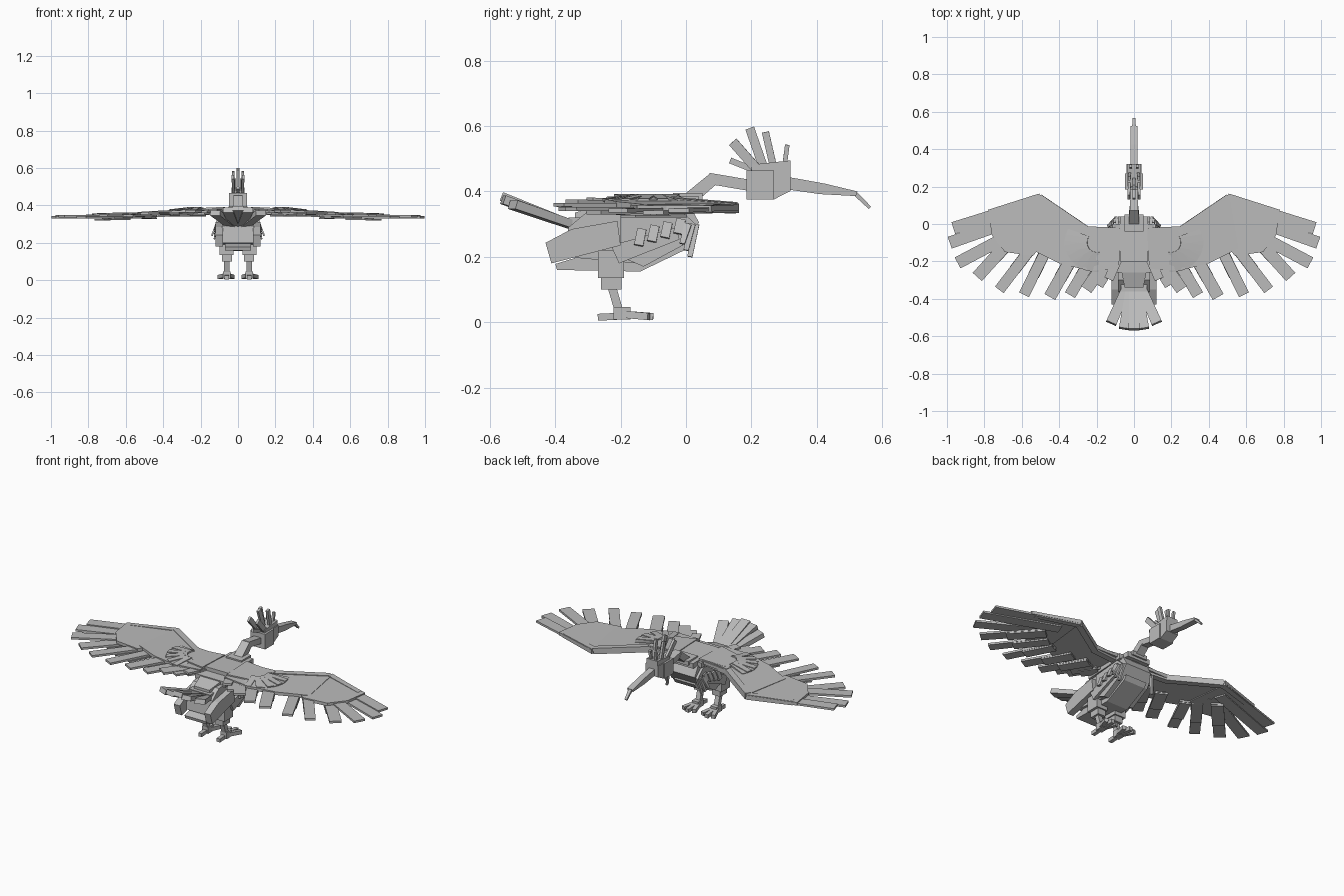
import bpy, bmesh, math
from mathutils import Vector, Matrix

cube = bpy.data.objects.get("Cube")
if cube:
    bpy.data.objects.remove(cube, do_unlink=True)

grey = bpy.data.materials.new("plain grey")
grey.use_nodes = True
GREY = (0.5, 0.5, 0.5, 1)
grey.diffuse_color = GREY
grey.node_tree.nodes["Principled BSDF"].inputs["Base Color"].default_value = GREY


def finish(name, bm):
    bmesh.ops.recalc_face_normals(bm, faces=bm.faces)
    me = bpy.data.meshes.new(name)
    bm.to_mesh(me)
    bm.free()
    me.materials.append(grey)
    ob = bpy.data.objects.new(name, me)
    bpy.context.collection.objects.link(ob)
    return ob


def extrude(name, points, offset):
    """Solid made by sweeping a flat outline along an offset."""
    bm = bmesh.new()
    face = bm.faces.new([bm.verts.new(p) for p in points])
    res = bmesh.ops.extrude_face_region(bm, geom=[face])
    verts = [g for g in res["geom"] if isinstance(g, bmesh.types.BMVert)]
    bmesh.ops.translate(bm, vec=offset, verts=verts)
    return finish(name, bm)


def profile(name, yz, x0, x1):
    return extrude(name, [(x0, y, z) for y, z in yz], (x1 - x0, 0, 0))


def slab(name, xyz, thick):
    return extrude(name, xyz, (0, 0, -thick))


def box(name, lo, hi):
    return profile(name, [(lo[1], lo[2]), (hi[1], lo[2]), (hi[1], hi[2]), (lo[1], hi[2])], lo[0], hi[0])


def plank(name, a, b, width, thick, taper=1.0, side=(1, 0, 0)):
    """Straight bar from a to b; width runs along the side direction."""
    a, b = Vector(a), Vector(b)
    d = (b - a).normalized()
    s = Vector(side)
    s = (s - d * s.dot(d)).normalized()
    n = d.cross(s)
    bm = bmesh.new()
    bmesh.ops.create_cube(bm, size=1)
    for v in bm.verts:
        k = taper if v.co.z > 0 else 1
        end = b if v.co.z > 0 else a
        v.co = end + s * v.co.x * width * k + n * v.co.y * thick * k
    return finish(name, bm)


def flat_feather(name, base, tip, width, thick=0.012, taper=1.0):
    """Feather lying flat, with its width across its horizontal direction."""
    d = Vector(tip) - Vector(base)
    return plank(name, base, tip, width, thick, taper, (d.y, -d.x, 0))


# Torso, belly and back plates
profile("torso", [(-.36, .29), (-.37, .2), (-.15, .18), (.0, .25), (.04, .305), (.01, .36), (-.3, .34)], -.085, .085)
profile("belly", [(-.4, .178), (-.395, .16), (-.14, .155), (.003, .224), (.02, .25), (-.2, .24)], -.07, .07)
profile("breast", [(-.2, .2), (-.13, .17), (-.01, .235), (.03, .3), (-.02, .345), (-.2, .33)], -.1, .1)
box("rump", (-.07, -.36, .2), (.07, -.2, .32))
slab("back_plate", [(-.1, 0, .38), (.1, 0, .38), (.1, -.26, .365), (-.1, -.26, .365)], .03)
slab("upper_back_plate", [(-.075, .04, .385), (.075, .04, .385), (.075, -.2, .39), (-.075, -.2, .39)], .03)
slab("lower_back_plate", [(-.07, -.24, .365), (.07, -.24, .365), (.05, -.34, .335), (-.05, -.34, .335)], .03)
box("neck_collar", (-.05, -.04, .37), (.05, .05, .395))

# Neck and head
plank("lower_neck", (0, -.01, .36), (0, .085, .44), .055, .042, .9)
plank("upper_neck", (0, .07, .44), (0, .2, .418), .045, .034)
box("head", (-.048, .185, .376), (.048, .27, .465))
profile("face", [(.27, .376), (.32, .402), (.32, .466), (.27, .466)], -.04, .04)
profile("head_cap", [(.2, .462), (.32, .462), (.32, .495), (.2, .482)], -.036, .036)
profile("beak", [(.32, .443), (.425, .424), (.525, .4), (.52, .386), (.41, .392), (.32, .405)], -.018, .018)
plank("beak_tip", (0, .518, .394), (0, .563, .35), .02, .014, .7)

# Crest feathers fanning from the head
for i, (by, ty, tz, w, x) in enumerate([(.21, .135, .495, .018, .0), (.22, .143, .552, .03, .024),
                                       (.24, .195, .594, .028, .0), (.27, .243, .582, .022, .022),
                                       (.3, .31, .543, .014, .016)]):
    for s in ((1, -1) if x else (0,)):
        plank(f"crest_feather_{i}_{s}", (s * x, by, .465), (s * x * 1.15, ty, tz), w, .014, 1, (0, 1, 0))

# Tail fan
for i, (bx, tx, ty, tz) in enumerate([(0, 0, -.565, .385), (.015, .052, -.56, .375), (.03, .122, -.53, .36)]):
    for s in ((1, -1) if i else (0,)):
        flat_feather(f"tail_feather_{i}_{s}", (s * bx, -.32, .288), (s * tx, ty, tz), .05, .024, 1.15)

# Wing feathers: base xy, tip xy, width
FLIGHT = [(.51, .12, .966, -.022, .066), (.56, .05, .985, -.1, .066), (.55, 0, .943, -.208, .066),
          (.6, -.02, .838, -.283, .066), (.52, -.09, .72, -.352, .058), (.46, -.12, .588, -.378, .058),
          (.31, -.14, .45, -.39, .066), (.2, -.14, .342, -.38, .062), (.135, -.18, .255, -.35, .066),
          (.1, -.18, .19, -.328, .055), (.08, -.17, .135, -.295, .05)]


def wing_z(x):
    return .385 - .05 * min(abs(x), .8)


for s, label in ((1, "left"), (-1, "right")):
    # Wing plates
    slab(f"{label}_arm_plate", [(s * x, y, wing_z(x) + .004) for x, y in
         [(.08, -.02), (.26, -.012), (.51, .16), (.56, -.13), (.4, -.21), (.24, -.25), (.08, -.24)]], .018)
    slab(f"{label}_hand_plate", [(s * x, y, .36 - .01 * (x - .5)) for x, y in
         [(.51, .162), (.78, .076), (.76, -.06), (.69, -.15), (.54, -.17), (.48, -.1)]], .018)
    plank(f"{label}_arm_edge", (s * .1, -.05, .37), (s * .26, -.03, .365), .035, .036, 1, (0, 1, 0))
    plank(f"{label}_forearm_edge", (s * .25, -.03, .364), (s * .505, .143, .35), .034, .034, 1, (0, 1, 0))
    plank(f"{label}_hand_edge", (s * .5, .146, .349), (s * .75, .067, .347), .034, .03, .8, (0, 1, 0))
    # Flight feathers and the row that covers their roots
    for i, (bx, by, tx, ty, w) in enumerate(FLIGHT):
        drop = .006 * (i % 2)
        base = Vector((s * bx, by, wing_z(bx) - .012 - drop))
        tip = Vector((s * tx, ty, wing_z(tx) - .003 - drop))
        flat_feather(f"{label}_flight_feather_{i}", base, tip, w)
        if i > 2:
            lift = Vector((0, 0, -.012))
            flat_feather(f"{label}_under_covert_{i}", base + lift, base.lerp(tip, .6) + lift, w * 1.05, .008)
    # Short shoulder feathers in a half ring
    for i in range(11):
        a = math.radians(22 - 11 * i)
        c, n = math.cos(a), math.sin(a)
        z = .378 + .004 * (i % 2)
        flat_feather(f"{label}_shoulder_feather_{i}", (s * (.2 + .05 * c), -.1 + .05 * n, z + .006),
                     (s * (.2 + .17 * c), -.1 + .155 * n, z - .008), .034, .009)
    slab(f"{label}_shoulder_plate", [(s * x, y, .396 - .05 * x) for x, y in
         [(.07, -.02), (.23, -.03), (.29, -.1), (.25, -.18), (.08, -.22)]], .014)
    # Flank blocks
    profile(f"{label}_rear_flank", [(-.43, .243), (-.412, .18), (-.2, .235), (-.21, .31), (-.35, .285)], s * .08, s * .12)
    profile(f"{label}_side_panel", [(-.23, .235), (-.205, .18), (-.02, .253), (-.03, .29)], s * .09, s * .115)
    for i in range(4):
        y = -.135 + .04 * i
        plank(f"{label}_side_feather_{i}", (s * .11, y, .285 + .01 * i), (s * .122, y - .01, .235 + .012 * i), .028, .012, 1, (0, 1, 0))
    for i in range(3):
        plank(f"{label}_breast_feather_{i}", (s * (.095 + .01 * i), .03 - .012 * i, .3),
              (s * (.115 + .012 * i), .012 - .012 * i, .2 + .02 * i), .022, .012, .7, (0, 1, 0))
    # Leg and foot
    box(f"{label}_thigh", (s * .025, -.27, .135), (s * .1, -.19, .22))
    box(f"{label}_knee", (s * .033, -.26, .1), (s * .085, -.198, .137))
    plank(f"{label}_shank", (s * .06, -.226, .105), (s * .06, -.207, .04), .028, .026)
    box(f"{label}_foot", (s * .04, -.222, .008), (s * .08, -.17, .046))
    for i, spread in enumerate((-.035, 0, .035)):
        plank(f"{label}_toe_{i}", (s * (.06 + spread * .3), -.19, .024), (s * (.063 + spread), -.1 - abs(spread) * .4, .017), .022, .022)
    plank(f"{label}_back_toe", (s * .06, -.21, .018), (s * .06, -.27, .015), .022, .021)
